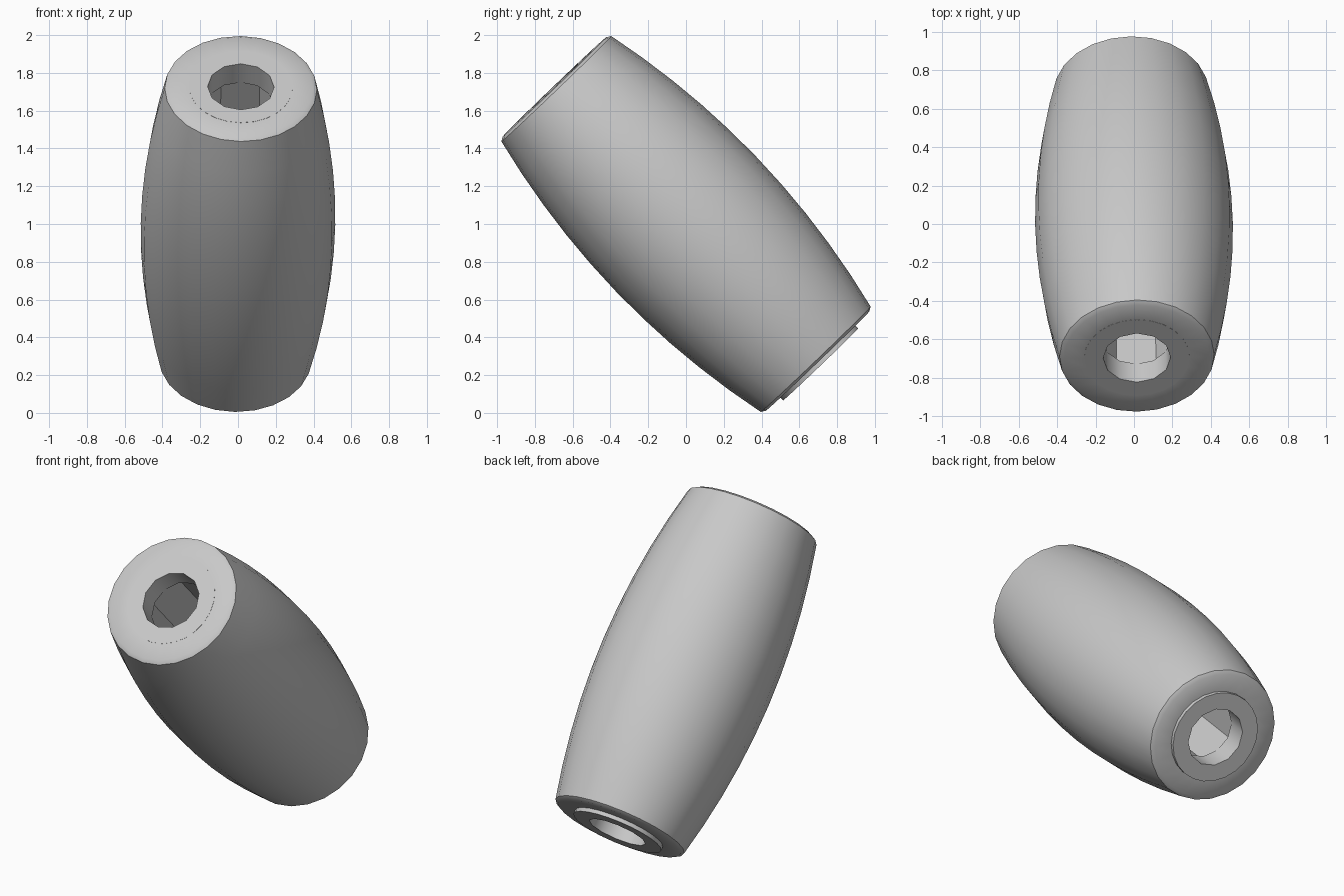
import bpy
import bmesh
from math import cos, pi, radians
from mathutils import Matrix, Vector

SEGMENTS = 24

default = bpy.data.objects.get("Cube")
if default:
    bpy.data.objects.remove(default, do_unlink=True)

grey = bpy.data.materials.new("plain grey")
grey.use_nodes = True
colour = (0.58, 0.58, 0.58, 1)
grey.diffuse_color = colour
grey.node_tree.nodes["Principled BSDF"].inputs["Base Color"].default_value = colour

# Tilted axis: the upper end leans towards the front
tilt = (Matrix.Translation((0, 0, 1)) @ Matrix.Rotation(radians(43.8), 4, 'X')
        @ Matrix.Rotation(0.015, 4, 'Y'))


def polygon_radius(radius, sides, angle):
    """Distance to the edge of a regular polygon with a corner on +x."""
    step = 2 * pi / sides
    return radius * cos(step / 2) / cos(angle % step - step / 2)


def lathe(name, profile):
    """Revolve a closed loop of (radius, height, sides) into a ring solid."""
    bm = bmesh.new()
    rings = []
    for radius, height, sides in profile:
        ring = []
        for i in range(SEGMENTS):
            a = 2 * pi * i / SEGMENTS
            r = polygon_radius(radius, sides, a + 1e-6)
            p = Matrix.Rotation(a, 3, 'Z') @ Vector((r, 0, height))
            ring.append(bm.verts.new(p))
        rings.append(ring)
    for k, lower in enumerate(rings):
        upper = rings[(k + 1) % len(rings)]
        for i in range(SEGMENTS):
            j = (i + 1) % SEGMENTS
            bm.faces.new((lower[i], lower[j], upper[j], upper[i]))
    bmesh.ops.recalc_face_normals(bm, faces=bm.faces)
    bm.transform(tilt)
    mesh = bpy.data.meshes.new(name)
    bm.to_mesh(mesh)
    bm.free()
    mesh.materials.append(grey)
    obj = bpy.data.objects.new(name, mesh)
    bpy.context.collection.objects.link(obj)
    bpy.ops.object.select_all(action='DESELECT')
    obj.select_set(True)
    bpy.context.view_layer.objects.active = obj
    bpy.ops.object.shade_smooth_by_angle(angle=radians(32))
    return obj


# Bulging outer barrel with small chamfers at both ends
steps = 10
bulge = [(0.515 - 0.112 * t * t, 0.992 * t, SEGMENTS)
         for t in (2 * i / steps - 1 for i in range(steps + 1))]
lathe("barrel", [(0.27, -1.006, SEGMENTS), (0.38, -1.006, SEGMENTS), *bulge,
                 (0.38, 1.006, SEGMENTS), (0.27, 1.006, SEGMENTS)])

# Inner sleeve: round openings leading to a hexagonal bore
lathe("sleeve", [(0.275, -1.03, SEGMENTS), (0.275, 1.007, SEGMENTS),
                 (0.176, 1.007, 12), (0.176, 0.87, 12),
                 (0.205, 0.87, 6), (0.205, -0.89, 6),
                 (0.176, -0.89, 12), (0.176, -1.03, 12)])
